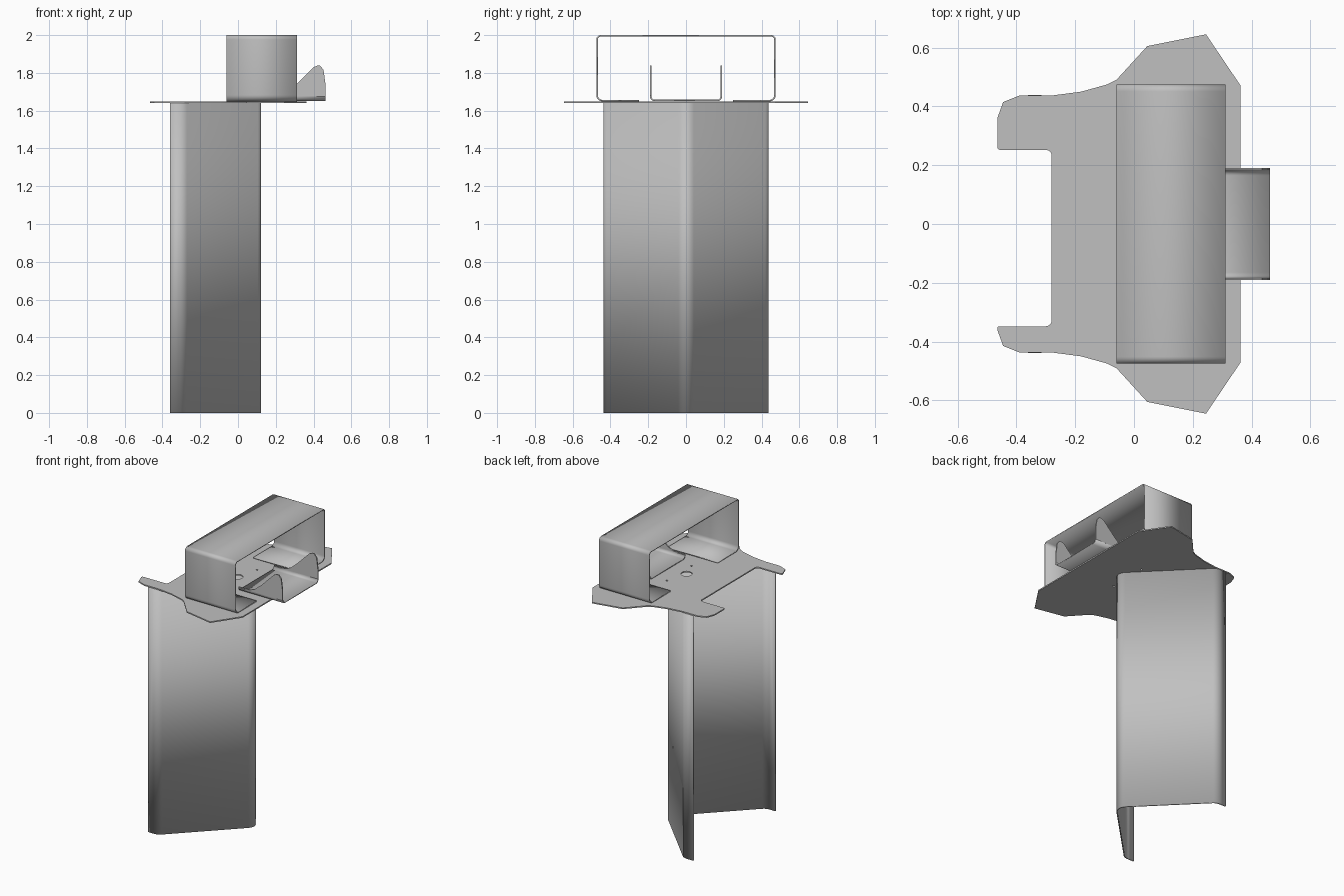
import bpy, bmesh
from math import tan, sin, cos, pi, radians
from mathutils import Vector

cube = bpy.data.objects.get("Cube")
if cube:
    bpy.data.objects.remove(cube, do_unlink=True)

THICK = 0.008

steel = bpy.data.materials.new("plain_grey_steel")
steel.use_nodes = True
GREY = (0.53, 0.53, 0.53, 1)
steel.diffuse_color = GREY
steel.node_tree.nodes["Principled BSDF"].inputs["Base Color"].default_value = GREY


def rounded(points, radii, steps=6):
    """Open 2D path whose inner corners are replaced by arcs."""
    pts = [Vector(p) for p in points]
    path = [pts[0]]
    for before, corner, after, r in zip(pts, pts[1:], pts[2:], radii):
        a, b = (before - corner).normalized(), (after - corner).normalized()
        half = a.angle(b) / 2
        reach = r / tan(half)
        mid = (a + b).normalized()
        centre = corner + mid * (r / sin(half))
        start, end = corner + a * reach - centre, corner + b * reach - centre
        sweep = start.angle(end)
        for i in range(steps + 1):
            t = i / steps
            path.append(centre + (start * sin((1 - t) * sweep) + end * sin(t * sweep)) / sin(sweep))
    return path + [pts[-1]]


def finish(obj):
    obj.data.materials.append(steel)
    bpy.ops.object.select_all(action='DESELECT')
    obj.select_set(True)
    bpy.context.view_layer.objects.active = obj
    bpy.ops.object.shade_smooth_by_angle(angle=radians(30))
    return obj


def folded_sheet(name, path, place, low, high):
    """Folded sheet metal: a path extruded from low to high, then thickened."""
    bm = bmesh.new()
    rows = [[bm.verts.new(place(p, e)) for p in path] for e in (low, high)]
    for i in range(len(path) - 1):
        bm.faces.new((rows[0][i], rows[0][i + 1], rows[1][i + 1], rows[1][i]))
    mesh = bpy.data.meshes.new(name)
    bm.to_mesh(mesh)
    bm.free()
    obj = bpy.data.objects.new(name, mesh)
    bpy.context.collection.objects.link(obj)
    solid = obj.modifiers.new("thickness", 'SOLIDIFY')
    solid.thickness = THICK
    solid.offset = 0
    return finish(obj)


def flat_plate(name, loops, location, rotation=(0, 0, 0)):
    """Flat cut plate: the first loop is the outline, the others are holes."""
    curve = bpy.data.curves.new(name, 'CURVE')
    curve.dimensions = '2D'
    curve.fill_mode = 'BOTH'
    curve.extrude = THICK / 2
    for loop in loops:
        spline = curve.splines.new('POLY')
        spline.points.add(len(loop) - 1)
        for point, (x, y) in zip(spline.points, loop):
            point.co = (x, y, 0, 1)
        spline.use_cyclic_u = True
    obj = bpy.data.objects.new(name, curve)
    bpy.context.collection.objects.link(obj)
    obj.location, obj.rotation_euler = location, rotation
    bpy.ops.object.select_all(action='DESELECT')
    obj.select_set(True)
    bpy.context.view_layer.objects.active = obj
    bpy.ops.object.convert(target='MESH')
    return finish(bpy.context.view_layer.objects.active)


def circle(x, y, r, n=20):
    return [(x + r * cos(2 * pi * i / n), y + r * sin(2 * pi * i / n)) for i in range(n)]


def along_z(p, e):
    return (p.x, p.y, e)


def along_x(p, e):
    return (e, p.x, p.y)


# V-folded post with short lips at its open ends
post = rounded([(-0.36, -0.434), (-0.29, -0.434), (0.14, 0), (-0.29, 0.434), (-0.36, 0.434)],
               [0.06, 0.055, 0.06])
folded_sheet("post", post, along_z, 0, 1.64)

# Flared top plate with a forked end and holes
flank = [(-0.465, 0.36), (-0.445, 0.415), (-0.39, 0.437), (-0.28, 0.437), (-0.18, 0.45),
         (-0.09, 0.475), (-0.06, 0.49), (0.045, 0.605), (0.245, 0.645), (0.363, 0.47)]
notch = rounded([(-0.465, -0.36), (-0.465, -0.348), (-0.28, -0.348), (-0.28, 0.252),
                 (-0.465, 0.252), (-0.465, 0.35)], [0.006, 0.02, 0.02, 0.01])
outline = flank + [(x, -y) for x, y in reversed(flank)] + [tuple(p) for p in notch[1:]]
holes = [circle(0.01, -0.02, 0.035), circle(0.05, 0.13, 0.007), circle(0.05, -0.13, 0.007)]
flat_plate("top_plate", [outline] + holes, (0, 0, 1.644))

# Upright hoop with inward flanges resting on the plate
hoop = rounded([(-0.25, 1.653), (-0.471, 1.653), (-0.471, 1.996),
                (0.471, 1.996), (0.471, 1.653), (0.25, 1.653)], [0.03, 0.02, 0.02, 0.03])
folded_sheet("hoop", hoop, along_x, -0.06, 0.312)

# Small channel bracket with raised ears
channel = rounded([(-0.187, 1.68), (-0.187, 1.654), (0.187, 1.654), (0.187, 1.68)], [0.022, 0.022])
folded_sheet("channel_bracket", channel, along_x, 0.137, 0.463)
ear = [(0.137, 1.68), (0.22, 1.68), (0.26, 1.697), (0.31, 1.74), (0.40, 1.83), (0.42, 1.838),
       (0.435, 1.838), (0.453, 1.815), (0.463, 1.74), (0.463, 1.675), (0.137, 1.675)]
for side, y in (("left", 0.187), ("right", -0.187)):
    flat_plate("bracket_ear_" + side, [ear], (0, y, 0), (pi / 2, 0, 0))
